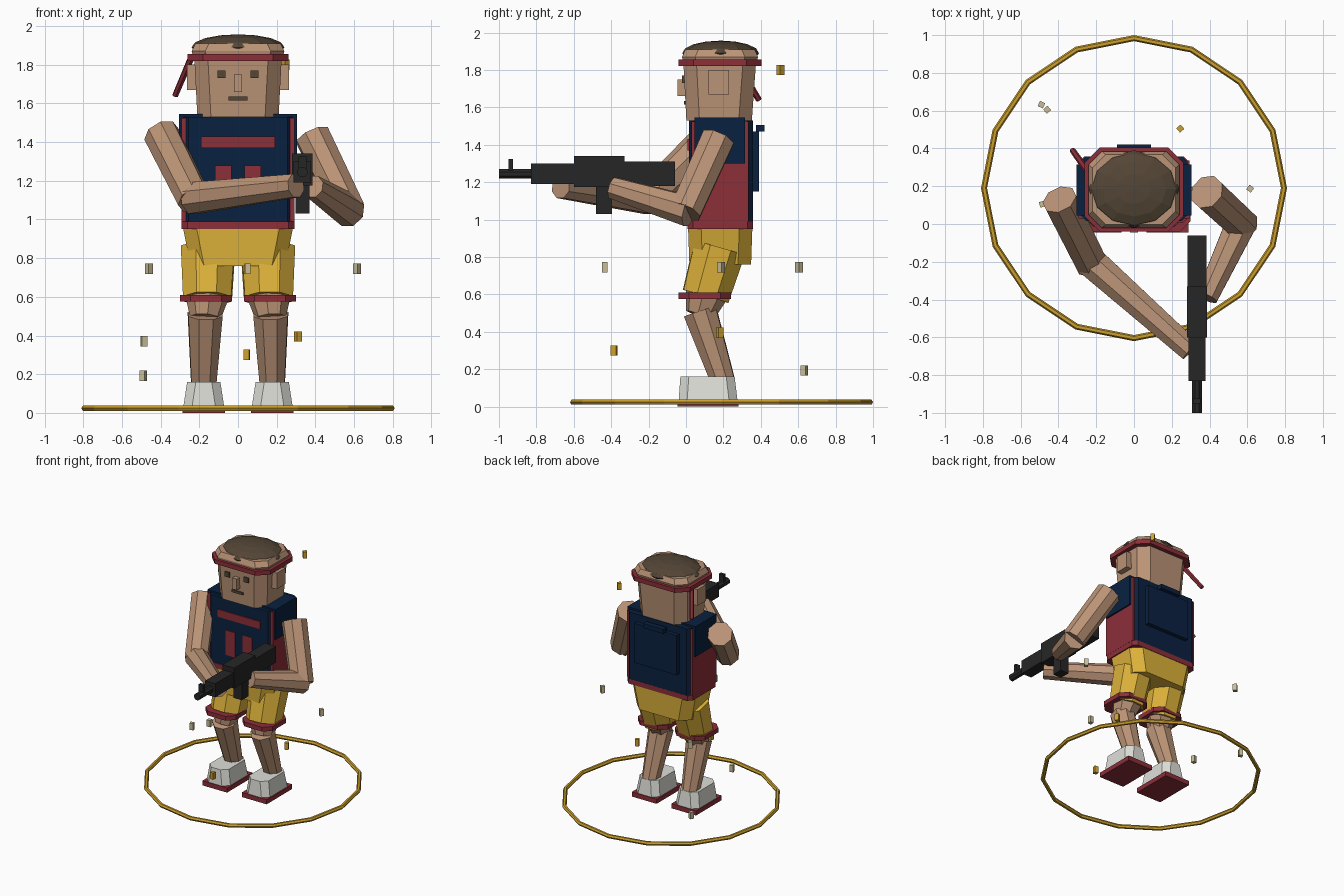
import bpy
import bmesh
import math
from mathutils import Vector, Matrix

if "Cube" in bpy.data.objects:
    bpy.data.objects.remove(bpy.data.objects["Cube"])


def material(name, r, g, b):
    """Flat material from 0-255 display values, converted to linear."""
    col = [((v / 255 + 0.055) / 1.055) ** 2.4 for v in (r, g, b)] + [1]
    m = bpy.data.materials.new(name)
    m.use_nodes = True
    m.diffuse_color = col
    m.node_tree.nodes["Principled BSDF"].inputs["Base Color"].default_value = col
    return m


SKIN = material("skin", 186, 147, 118)
NAVY = material("navy", 10, 33, 64)
RED = material("dark red", 140, 46, 57)
YELLOW = material("yellow", 221, 178, 58)
GOLD = material("gold", 205, 160, 45)
WHITE = material("white", 222, 222, 216)
BLACK = material("gunmetal", 38, 38, 38)
BROWN = material("dark brown", 84, 70, 54)
BEIGE = material("beige", 200, 190, 152)


def finish(name, bm, mat):
    bmesh.ops.recalc_face_normals(bm, faces=bm.faces)
    me = bpy.data.meshes.new(name)
    bm.to_mesh(me)
    bm.free()
    me.materials.append(mat)
    ob = bpy.data.objects.new(name, me)
    bpy.context.collection.objects.link(ob)
    return ob


def box(name, x, y, z, mat):
    """Box from (min, max) ranges."""
    bm = bmesh.new()
    size = [b - a for a, b in (x, y, z)]
    mid = [(a + b) / 2 for a, b in (x, y, z)]
    bmesh.ops.create_cube(bm, size=1, matrix=Matrix.Translation(mid) @ Matrix.Diagonal(size + [1]))
    return finish(name, bm, mat)


def loft(name, sections, c, mat):
    """Stack of chamfered rectangles: (centre x, centre y, z, half x, half y)."""
    bm = bmesh.new()
    rings = []
    for cx, cy, z, hx, hy in sections:
        pts = []
        for sx, sy in ((1, 1), (-1, 1), (-1, -1), (1, -1)):
            pair = [(sx * hx, sy * (hy - c)), (sx * (hx - c), sy * hy)]
            pts += pair if sx * sy > 0 else pair[::-1]
        rings.append([bm.verts.new((cx + px, cy + py, z)) for px, py in pts])
    for lo, hi in zip(rings, rings[1:]):
        for i in range(8):
            j = (i + 1) % 8
            bm.faces.new((lo[i], lo[j], hi[j], hi[i]))
    bm.faces.new(rings[0][::-1])
    bm.faces.new(rings[-1])
    return finish(name, bm, mat)


def limb(name, p, q, r1, r2, mat, sides=8):
    """Tapered prism between two points."""
    p, q = Vector(p), Vector(q)
    d = q - p
    m = Matrix.Translation((p + q) / 2) @ d.to_track_quat('Z', 'Y').to_matrix().to_4x4()
    m = m @ Matrix.Rotation(math.pi / sides, 4, 'Z')
    bm = bmesh.new()
    bmesh.ops.create_cone(bm, cap_ends=True, segments=sides, radius1=r1, radius2=r2,
                          depth=d.length, matrix=m)
    return finish(name, bm, mat)


# Head, hair and headband
loft("head", [(0, .177, 1.53, .21, .175), (0, .18, 1.82, .225, .193),
              (0, .182, 1.87, .24, .203), (0, .182, 1.91, .22, .185)], .07, SKIN)
bm = bmesh.new()
bmesh.ops.create_uvsphere(bm, u_segments=12, v_segments=8, radius=1,
                          matrix=Matrix.Translation((0, .185, 1.89)) @ Matrix.Diagonal((.24, .205, .067, 1)))
finish("hair", bm, BROWN)
loft("headband", [(0, .182, 1.82, .262, .222), (0, .182, 1.855, .262, .222)], .08, RED)
limb("headband_tail", (-.24, .27, 1.84), (-.325, .39, 1.64), .018, .016, RED, 6)

# Face
for s, side in ((1, "left"), (-1, "right")):
    box(side + "_eye", sorted((s * .065, s * .105)), (-.021, .02), (1.73, 1.77), BROWN)
    box(side + "_ear", sorted((s * .19, s * .263)), (.12, .23), (1.67, 1.80), SKIN)
box("nose", (-.02, .02), (-.045, .03), (1.66, 1.75), SKIN)
box("mouth", (-.05, .05), (-.012, .02), (1.615, 1.635), BROWN)

# Vest
loft("vest", [(0, .187, .98, .285, .17), (0, .187, 1.53, .285, .17)], .03, NAVY)
loft("waist_trim", [(0, .183, .95, .292, .175), (0, .183, .99, .292, .175)], .03, RED)
for s, side in ((1, "left"), (-1, "right")):
    box(side + "_side_panel", sorted((s * .26, s * .293)), (.03, .335), (.99, 1.525), RED)
    box(side + "_shoulder", sorted((s * .18, s * .305)), (.045, .315), (1.30, 1.545), NAVY)
    box(side + "_chest_bar", sorted((s * .033, s * .12)), (.009, .03), (1.08, 1.28), RED)
box("chest_stripe", (-.19, .19), (.009, .03), (1.37, 1.43), RED)
box("back_plate", (-.19, .19), (.34, .39), (1.15, 1.47), NAVY)
box("back_handle", (-.09, .09), (.375, .42), (1.47, 1.505), NAVY)

# Shorts, legs and shoes
loft("shorts_hips", [(0, .183, .76, .245, .165), (0, .183, .96, .285, .172)], .07, YELLOW)
for s, side in ((1, "left"), (-1, "right")):
    limb(side + "_shorts_leg", (s * .155, .18, .85), (s * .158, .105, .59), .15, .135, YELLOW)
    loft(side + "_shorts_cuff", [(s * .165, .1, z, .135, .14) for z in (.575, .61)], .055, RED)
    limb(side + "_knee", (s * .16, .115, .62), (s * .17, .075, .49), .12, .08, SKIN)
    limb(side + "_shin", (s * .17, .075, .51), (s * .178, .2, .13), .096, .068, SKIN)
    loft(side + "_shoe", [(s * .177, .118, .035, .105, .157),
                          (s * .177, .115, .16, .086, .145)], .045, WHITE)
    box(side + "_sole", sorted((s * .066, s * .288)), (-.045, .282), (0, .037), RED)

# Arms
limb("right_upper_arm", (-.395, .13, 1.44), (-.225, -.21, 1.10), .095, .09, SKIN)
limb("right_forearm", (-.24, -.19, 1.11), (.30, -.67, 1.175), .088, .065, SKIN)
limb("left_upper_arm", (.385, .17, 1.43), (.575, -.005, 1.04), .095, .09, SKIN)
limb("left_forearm", (.575, .02, 1.045), (.385, -.39, 1.17), .088, .062, SKIN)

# Rifle
GX = .333
for name, w, y, z in (("rifle_stock", .05, (-.33, -.06), (1.18, 1.31)),
                      ("rifle_receiver", .053, (-.60, -.33), (1.175, 1.34)),
                      ("rifle_handguard", .045, (-.83, -.60), (1.19, 1.30)),
                      ("rifle_magazine", .037, (-.48, -.395), (1.03, 1.19)),
                      ("rifle_sight", .02, (-.95, -.925), (1.25, 1.325))):
    box(name, (GX - w, GX + w), y, z, BLACK)
limb("rifle_barrel", (GX, -.82, 1.245), (GX, -1, 1.245), .028, .028, BLACK)

# Ground ring: a swept hexagonal section
bm = bmesh.new()
N, M = 16, 6
rows = []
for i in range(N):
    a = math.tau * i / N
    rows.append([])
    for j in range(M):
        b = math.tau * j / M
        r = .794 + .016 * math.cos(b)
        rows[-1].append(bm.verts.new((r * math.cos(a), .19 + r * math.sin(a), .024 + .016 * math.sin(b))))
for i in range(N):
    for j in range(M):
        k, l = (i + 1) % N, (j + 1) % M
        bm.faces.new((rows[i][j], rows[k][j], rows[k][l], rows[i][l]))
finish("ground_ring", bm, GOLD)

# Floating chips
chips = [(-.46, .605, .745, BEIGE), (.05, -.435, .745, BEIGE), (.615, .187, .745, BEIGE),
         (-.485, .105, .37, BEIGE), (-.49, .632, .193, BEIGE),
         (.31, .18, .395, GOLD), (.045, -.385, .30, GOLD), (.245, .505, 1.80, GOLD)]
for i, (x, y, z, mat) in enumerate(chips):
    h = .027
    ob = box("chip_%d" % (i + 1), (-.015, .015), (-.015, .015), (-h, h), mat)
    ob.location = (x, y, z)
    ob.rotation_euler.z = .7 + i * .9
